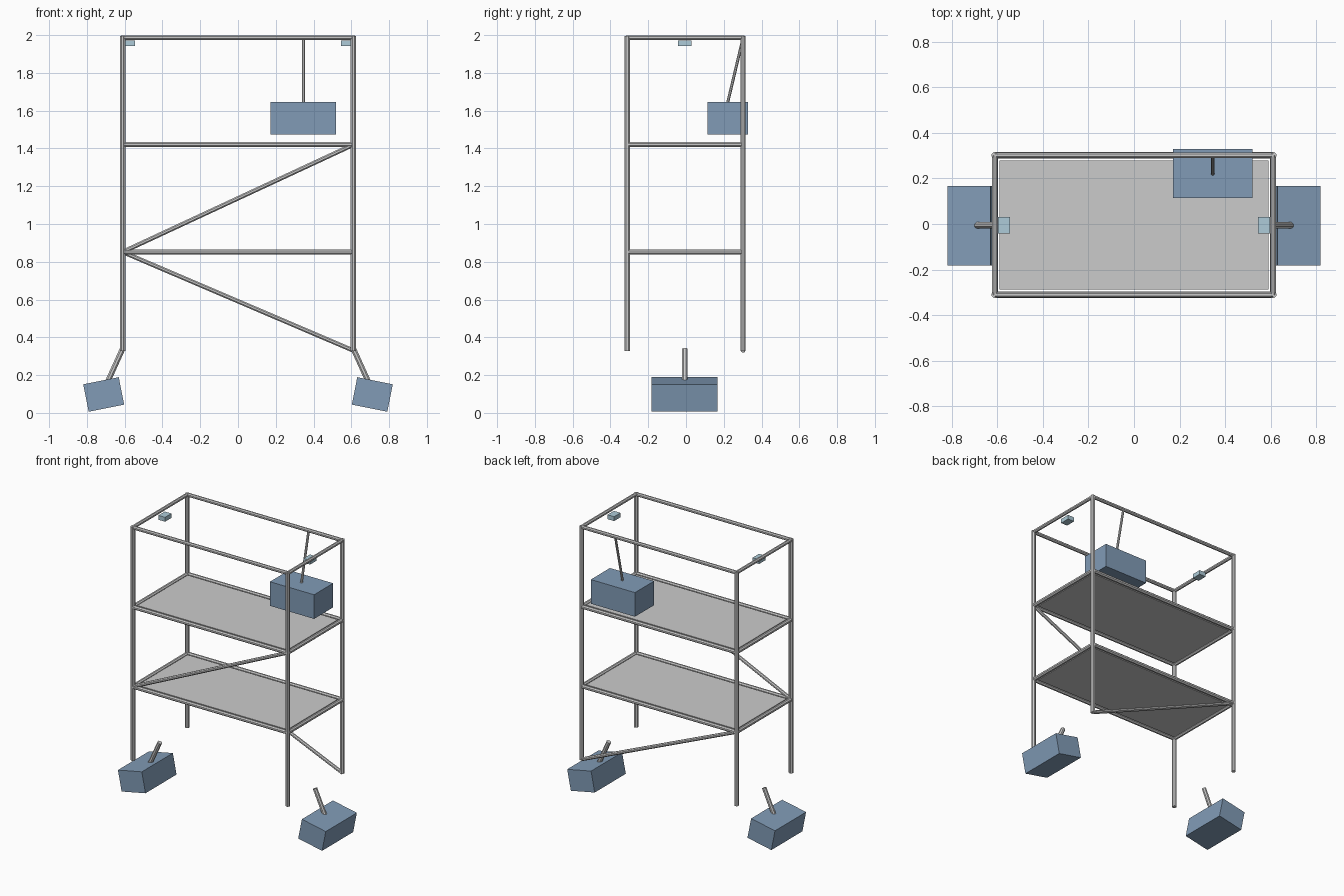
import bpy, math
from mathutils import Vector, Matrix

if "Cube" in bpy.data.objects:
    bpy.data.objects.remove(bpy.data.objects["Cube"])

X, YF, YB = 0.611, -0.311, 0.302      # post centre lines
YC = (YF + YB) / 2
R = 0.0145


def material(name, rgb):
    m = bpy.data.materials.new(name)
    m.diffuse_color = (*rgb, 1)
    m.use_nodes = True
    m.node_tree.nodes["Principled BSDF"].inputs["Base Color"].default_value = m.diffuse_color
    return m


blue = material("box_blue", (0.22, 0.33, 0.47))
pale = material("pale_blue", (0.42, 0.60, 0.69))


def tube(name, a, b, r=R, sides=8):
    a, b = Vector(a), Vector(b)
    d = b - a
    bpy.ops.mesh.primitive_cylinder_add(vertices=sides, radius=r, depth=d.length)
    o = bpy.context.object
    o.name = name
    turn = Matrix.Rotation(math.pi / sides, 4, 'Z')
    o.matrix_world = Matrix.Translation((a + b) / 2) @ d.to_track_quat('Z', 'Y').to_matrix().to_4x4() @ turn
    return o


def box(name, centre, size, mat=None, tilt=0):
    bpy.ops.mesh.primitive_cube_add(size=1, location=centre, rotation=(0, tilt, 0))
    o = bpy.context.object
    o.name = name
    o.scale = size
    if mat:
        o.data.materials.append(mat)
    return o


# Four posts
for sx, side in ((-1, "left"), (1, "right")):
    for y, end in ((YF, "front"), (YB, "back")):
        tube(f"{end}_{side}_post", (sx * X, y, 0.328), (sx * X, y, 1.995), 0.0155)

# Rail rings at each level
for level, z, r in (("lower", 0.852, R), ("upper", 1.42, R), ("top", 1.987, 0.013)):
    for y, end in ((YF, "front"), (YB, "back")):
        tube(f"{level}_{end}_rail", (-X, y, z), (X, y, z), r)
    for sx, side in ((-1, "left"), (1, "right")):
        tube(f"{level}_{side}_rail", (sx * X, YF, z), (sx * X, YB, z), r)

# Shelf panels
for level, z in (("lower", 0.852), ("upper", 1.42)):
    box(f"{level}_shelf", (0, YC, z), (1.184, 0.566, 0.012))

# Diagonal braces: upper on the front, lower on the back
tube("front_brace", (-X, YF, 0.852), (X, YF, 1.42), 0.0125)
tube("back_brace", (-X, YB, 0.852), (X, YB, 0.33), 0.0125)

for sx, side in ((-1, "left"), (1, "right")):
    # Tilted floor boxes with their stems
    box(f"{side}_floor_box", (sx * 0.711, -0.007, 0.0975), (0.192, 0.35, 0.148),
        blue, sx * math.radians(11.3))
    tube(f"{side}_stem", (sx * 0.612, -0.006, 0.337), (sx * 0.69, -0.006, 0.165), 0.0155)
    # Small sensors under the top end rails
    box(f"{side}_top_sensor", (sx * 0.572, -0.006, 1.957), (0.052, 0.072, 0.031), pale)

# Hanging box and its rod
box("hanging_box", (0.346, 0.222, 1.56), (0.348, 0.215, 0.172), blue)
tube("hanging_rod", (0.346, YB, 1.985), (0.346, 0.22, 1.64), 0.0085)
